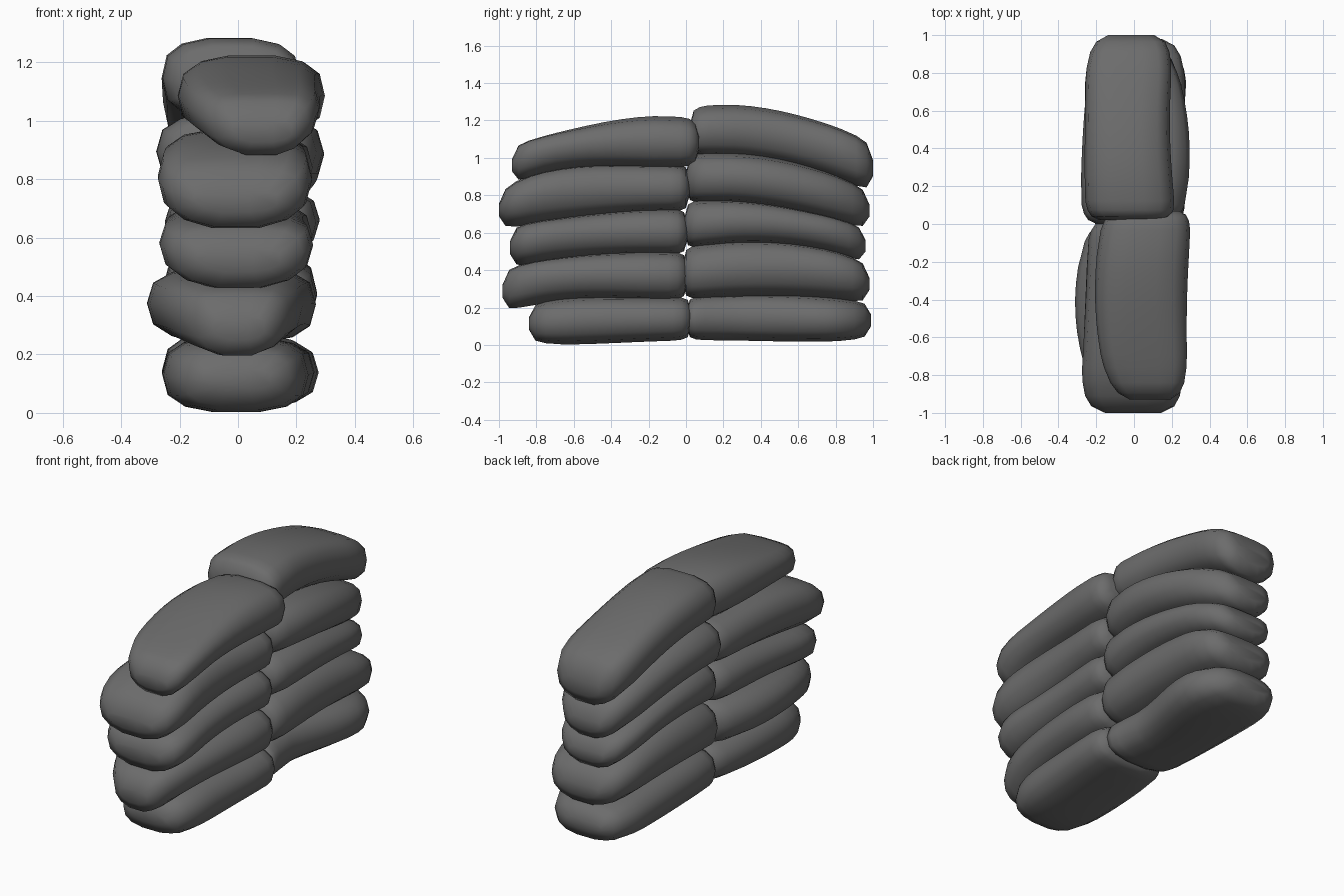
import bpy
import bmesh
from math import cos, sin, pi, radians

cube = bpy.data.objects.get("Cube")
if cube:
    bpy.data.objects.remove(cube, do_unlink=True)

SIDES = 14
STEPS = 6
OVERLAP = 0.012
SAG = 0.04

# Grey cloth shared by every bag
cloth = bpy.data.materials.new("dark grey cloth")
cloth.use_nodes = True
grey = (0.15, 0.15, 0.15, 1)
cloth.diffuse_color = grey
cloth.node_tree.nodes["Principled BSDF"].inputs["Base Color"].default_value = grey
cloth.node_tree.nodes["Principled BSDF"].inputs["Roughness"].default_value = 0.8


def blend(values, t):
    """Smooth curve through evenly spaced values, t from 0 to 1."""
    n = len(values) - 1
    total = 0
    for i, value in enumerate(values):
        weight = 1
        for j in range(n + 1):
            if j != i:
                weight *= (t * n - j) / (i - j)
        total += value * weight
    return total


def power(value, exponent):
    return abs(value) ** exponent * (1 if value >= 0 else -1)


# Rounded bag ends: distance from the tip, width scale, height scale
END = [(0, 0.52, 0.3), (0.035, 0.78, 0.84), (0.09, 0.91, 0.95), (0.17, 0.98, 0.99)]


def add_bag(name, side, inner, outer, low, high, left, right, on_ground, on_top):
    """Loft one soft bag between the seam curves below and above it."""
    first, last = inner + 0.24, outer - 0.24
    stations = [(inner + d * 0.6, w + (1 - w) * 0.35, h) for d, w, h in END]
    stations += [(first + (last - first) * i / STEPS, 1, 1) for i in range(STEPS + 1)]
    stations += [(outer - d, w, h) for d, w, h in reversed(END)]

    bm = bmesh.new()
    rings = []
    for d, wide, tall in stations:
        t = (d - inner) / (outer - inner)
        x0, x1 = blend(left, t), blend(right, t)
        z0 = blend(low, d) - OVERLAP * (not on_ground)
        z1 = blend(high, d) + OVERLAP * (not on_top)
        cx, cz = (x0 + x1) / 2, (z0 + z1) / 2
        # The middle of the outer end hangs lower than its sides
        lift = 0 if on_ground else SAG * max(t, 0) ** 2
        ring = []
        for k in range(SIDES):
            a = 2 * pi * k / SIDES
            u = wide * power(cos(a), 0.75)
            z = cz + (z1 - z0) / 2 * tall * power(sin(a), 0.72) + lift * u * u
            ring.append(bm.verts.new((cx + (x1 - x0) / 2 * u, side * d, z)))
        rings.append(ring)
    for a, b in zip(rings, rings[1:]):
        for k in range(SIDES):
            m = (k + 1) % SIDES
            bm.faces.new((a[k], a[m], b[m], b[k]))
    bm.faces.new(rings[0])
    bm.faces.new(rings[-1])
    bmesh.ops.recalc_face_normals(bm, faces=bm.faces)

    mesh = bpy.data.meshes.new(name)
    bm.to_mesh(mesh)
    bm.free()
    mesh.materials.append(cloth)
    bag = bpy.data.objects.new(name, mesh)
    bpy.context.collection.objects.link(bag)
    bpy.ops.object.select_all(action="DESELECT")
    bag.select_set(True)
    bpy.context.view_layer.objects.active = bag
    bpy.ops.object.shade_smooth_by_angle(angle=radians(75))


# Seam heights from the middle of the wall outwards, bottom to top
front_seams = [
    (0.02, 0.01, 0.0, 0.02),
    (0.25, 0.25, 0.24, 0.165),
    (0.49, 0.49, 0.46, 0.395),
    (0.72, 0.71, 0.67, 0.62),
    (0.96, 0.96, 0.94, 0.82),
    (1.22, 1.21, 1.14, 1.06),
]
back_seams = [
    (0.02, 0.02, 0.015, 0.03),
    (0.25, 0.265, 0.255, 0.22),
    (0.52, 0.55, 0.52, 0.42),
    (0.76, 0.76, 0.70, 0.61),
    (1.01, 1.01, 0.94, 0.81),
    (1.27, 1.28, 1.21, 1.09),
]

# Each bag: inner end, outer end, left edge and right edge along its length
front_bags = [
    (-0.03, 0.84, (-0.22, -0.26, -0.23), (0.27, 0.25, 0.23)),
    (-0.01, 0.98, (-0.23, -0.31, -0.17), (0.27, 0.25, 0.18)),
    (-0.01, 0.94, (-0.24, -0.26, -0.28), (0.27, 0.24, 0.29)),
    (-0.02, 1.0, (-0.24, -0.26, -0.29), (0.27, 0.24, 0.28)),
    (-0.07, 0.93, (-0.16, -0.205, -0.12), (0.31, 0.28, 0.29)),
]
back_bags = [
    (0.0, 0.99, (-0.24, -0.26, -0.25), (0.26, 0.2, 0.27, 0.2)),
    (-0.02, 0.98, (-0.24, -0.26, -0.24), (0.27, 0.27, 0.27)),
    (-0.01, 0.96, (-0.24, -0.25, -0.24), (0.26, 0.275, 0.2)),
    (0.0, 0.98, (-0.28, -0.27, -0.22), (0.25, 0.29, 0.17)),
    (0.02, 1.0, (-0.26, -0.26, -0.25), (0.23, 0.19, 0.22)),
]

# Two stacks of bags, meeting end to end
for label, side, seams, bags in (
    ("front", -1, front_seams, front_bags),
    ("back", 1, back_seams, back_bags),
):
    for i, (inner, outer, left, right) in enumerate(bags):
        add_bag(f"{label}_sandbag_{i + 1}", side, inner, outer, seams[i],
                seams[i + 1], left, right, i == 0, i == len(bags) - 1)
